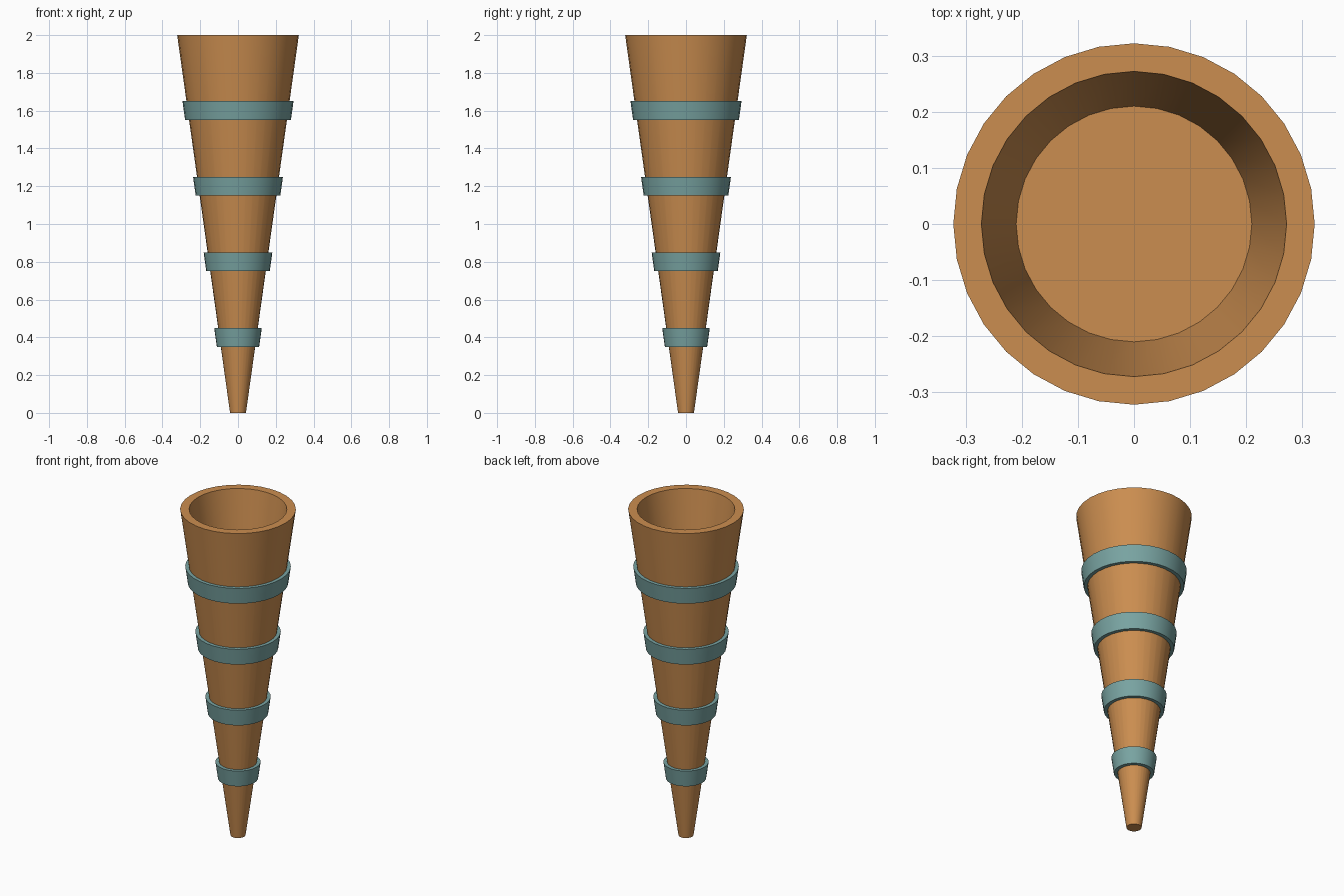
import bpy
import bmesh
from math import cos, sin, tau

SIDES = 32
BASE_R, TOP_R, HEIGHT = 0.042, 0.322, 2.0

cube = bpy.data.objects.get("Cube")
if cube:
    bpy.data.objects.remove(cube, do_unlink=True)


def make_material(name, rgb):
    mat = bpy.data.materials.new(name)
    mat.use_nodes = True
    mat.diffuse_color = (*rgb, 1)
    mat.node_tree.nodes["Principled BSDF"].inputs["Base Color"].default_value = (*rgb, 1)
    return mat


def cone_radius(z):
    return BASE_R + (TOP_R - BASE_R) * z / HEIGHT


def lathe(name, profile, mat, closed=False):
    """Turn (radius, height) points about z; an open profile gets end caps."""
    bm = bmesh.new()
    rings = [[bm.verts.new((r * cos(tau * i / SIDES), r * sin(tau * i / SIDES), z))
              for i in range(SIDES)] for r, z in profile]
    pairs = list(zip(rings, rings[1:]))
    if closed:
        pairs.append((rings[-1], rings[0]))
    else:
        bm.faces.new(rings[0][::-1])
        bm.faces.new(rings[-1])
    for low, high in pairs:
        for i in range(SIDES):
            j = (i + 1) % SIDES
            bm.faces.new((low[i], low[j], high[j], high[i]))
    bmesh.ops.recalc_face_normals(bm, faces=bm.faces)
    mesh = bpy.data.meshes.new(name)
    bm.to_mesh(mesh)
    bm.free()
    mesh.materials.append(mat)
    obj = bpy.data.objects.new(name, mesh)
    bpy.context.collection.objects.link(obj)
    bpy.ops.object.select_all(action="DESELECT")
    obj.select_set(True)
    bpy.context.view_layer.objects.active = obj
    bpy.ops.object.shade_smooth_by_angle(angle=0.52)
    return obj


wood = make_material("warm brown", (0.60, 0.27, 0.08))
teal = make_material("muted teal", (0.19, 0.37, 0.36))

# Tapered body with a flat-floored recess in its wide mouth
lathe("tapered_body", [(BASE_R, 0), (TOP_R, HEIGHT), (0.272, HEIGHT), (0.21, 1.56)], wood)

# Four evenly spaced bands that follow the taper
for n in range(4):
    low = 0.35 + 0.4 * n
    high = low + 0.1
    lathe(f"band_{n + 1}", [
        (cone_radius(low) - 0.01, low), (cone_radius(low) + 0.021, low),
        (cone_radius(high) + 0.021, high), (cone_radius(high) - 0.01, high),
    ], teal, closed=True)
